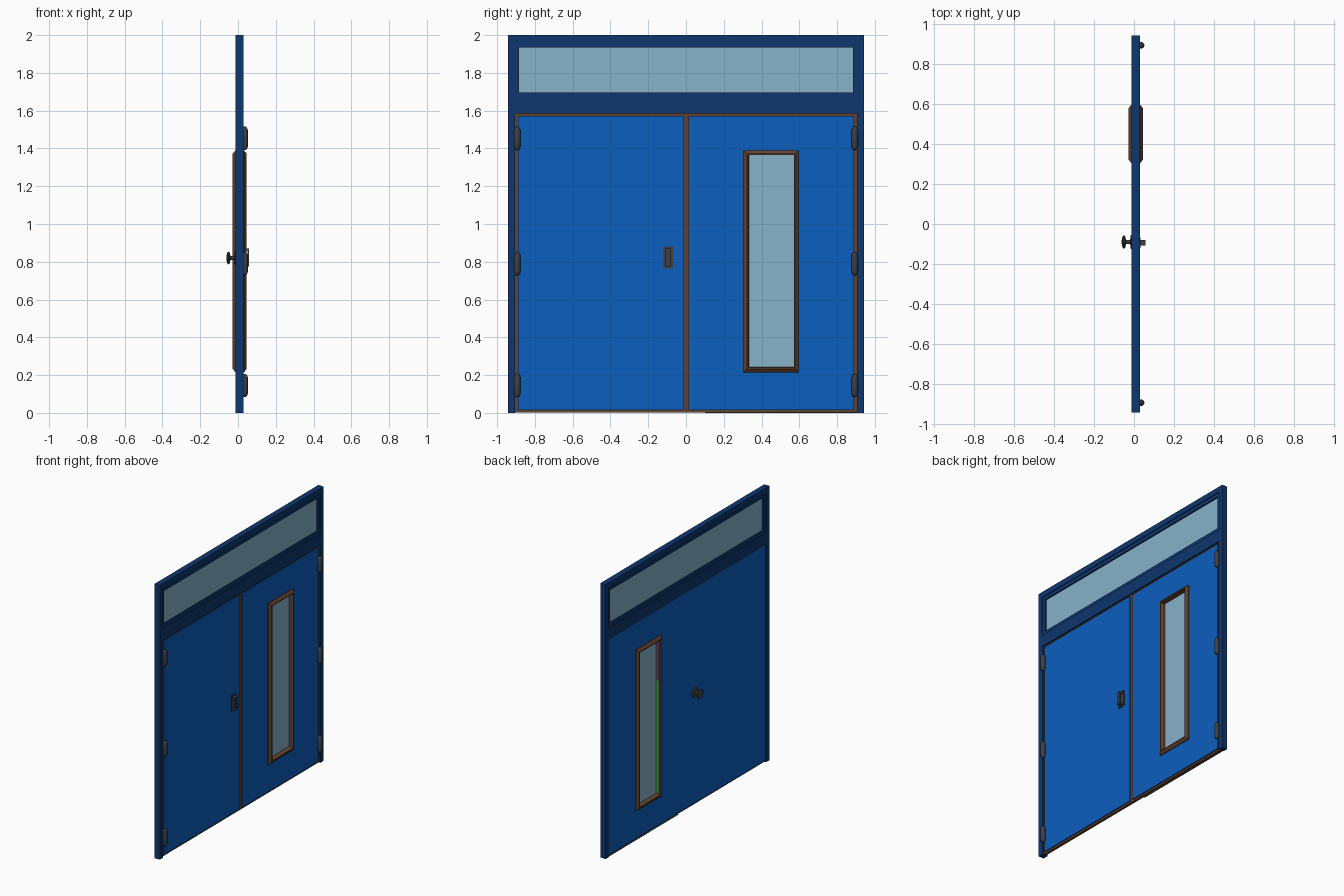
import bpy, bmesh, math
from mathutils import Matrix, Vector

if "Cube" in bpy.data.objects:
    bpy.data.objects.remove(bpy.data.objects["Cube"])


def material(name, r, g, b):
    m = bpy.data.materials.new(name)
    m.diffuse_color = (r, g, b, 1)
    m.use_nodes = True
    m.node_tree.nodes["Principled BSDF"].inputs["Base Color"].default_value = m.diffuse_color
    return m


FRAME = material("navy_blue", 0.0044, 0.038, 0.156)
DOOR = material("bright_blue", 0.0037, 0.114, 0.515)
GLASS = material("pale_blue_glass", 0.242, 0.445, 0.591)
BROWN = material("brown", 0.127, 0.055, 0.028)
METAL = material("dark_metal", 0.045, 0.051, 0.058)
GREEN = material("green", 0.06, 0.32, 0.08)
PURPLE = material("purple", 0.12, 0.06, 0.15)


def finish(name, bm, mat):
    bmesh.ops.recalc_face_normals(bm, faces=bm.faces)
    me = bpy.data.meshes.new(name)
    bm.to_mesh(me)
    bm.free()
    me.materials.append(mat)
    ob = bpy.data.objects.new(name, me)
    bpy.context.collection.objects.link(ob)
    return ob


def box(name, mat, x, y, z):
    bm = bmesh.new()
    size = Vector((x[1] - x[0], y[1] - y[0], z[1] - z[0]))
    mid = Vector((sum(x), sum(y), sum(z))) / 2
    bmesh.ops.create_cube(bm, size=1, matrix=Matrix.Translation(mid) @ Matrix.Diagonal((*size, 1)))
    return finish(name, bm, mat)


def loop_ring(name, mat, loops):
    """Join rectangles (y0, y1, z0, z1) at depths x into a closed mitred ring."""
    bm = bmesh.new()
    rows = [[bm.verts.new((x, y, z)) for y, z in ((a, c), (b, c), (b, d), (a, d))]
            for (a, b, c, d), x in loops]
    for i, row in enumerate(rows):
        nxt = rows[(i + 1) % len(rows)]
        for k in range(4):
            j = (k + 1) % 4
            bm.faces.new((row[k], row[j], nxt[j], nxt[k]))
    return finish(name, bm, mat)


def ring(name, mat, outer, inner, x0, x1):
    return loop_ring(name, mat, [(outer, x0), (outer, x1), (inner, x1), (inner, x0)])


def lathe(name, mat, profile, origin, axis, n=20):
    """Turn (radius, height) points around an axis."""
    bm = bmesh.new()
    rot = Vector((0, 0, 1)).rotation_difference(Vector(axis)).to_matrix()
    rows = [[bm.verts.new(Vector(origin) + rot @ Vector((r * math.cos(2 * math.pi * k / n),
             r * math.sin(2 * math.pi * k / n), h))) for k in range(n)] for r, h in profile]
    for a, b in zip(rows, rows[1:]):
        for k in range(n):
            j = (k + 1) % n
            bm.faces.new((a[k], a[j], b[j], b[k]))
    bm.faces.new(rows[0])
    bm.faces.new(rows[-1])
    ob = finish(name, bm, mat)
    for p in ob.data.polygons:
        p.use_smooth = len(p.vertices) == 4
    bpy.context.view_layer.objects.active = ob
    ob.select_set(True)
    bpy.ops.object.shade_smooth_by_angle(angle=math.radians(35))
    ob.select_set(False)
    return ob


def inset(rect, d):
    a, b, c, e = rect
    return (a + d, b - d, c + d, e - d)


XB, XF = -0.012, 0.030          # back and front of the frame

# Outer frame: jambs and transom surround
for s, side in ((-1, "left"), (1, "right")):
    box("jamb_" + side, FRAME, (XB, XF), sorted((s * 0.905, s * 0.943)), (0, 1.585))
ring("transom_frame", FRAME, (-0.943, 0.943, 1.585, 2), (-0.91, 0.91, 1.67, 1.96), XB, XF)
ring("transom_moulding", FRAME, (-0.91, 0.91, 1.67, 1.96), (-0.885, 0.885, 1.695, 1.935), -0.006, 0.024)
box("transom_glass", GLASS, (0.005, 0.013), (-0.886, 0.886), (1.694, 1.936))

# Brown door core, showing in the gaps round the leaves
WIN = (0.33, 0.575, 0.24, 1.37)
ring("door_core", BROWN, (-0.905, 0.905, 0.001, 1.585), WIN, 0.0, 0.018)

# Door leaves at the front and flush panel at the back
leaf = box("left_leaf", DOOR, (0.018, 0.026), (-0.89, -0.014), (0.014, 1.572))
ring("right_leaf", DOOR, (0.014, 0.89, 0.014, 1.572), WIN, 0.018, 0.026)
ring("back_panel", DOOR, (-0.905, 0.905, 0.012, 1.585), WIN, -0.008, 0.0)

# Window glass and bevelled trims on both faces
box("window_glass", GLASS, (0.005, 0.013), (0.329, 0.576), (0.239, 1.371))
OUT = (0.305, 0.595, 0.215, 1.39)
for tag, base, top in (("front", 0.024, 0.046), ("back", -0.006, -0.028)):
    step = base + (top - base) * 0.35
    loop_ring("window_trim_" + tag, BROWN, [
        (OUT, base), (OUT, step), (inset(OUT, 0.018), top),
        (inset(OUT, 0.024), top), (inset(WIN, 0.004), step), (inset(WIN, 0.004), 0.009)])

# Coloured edge strips in the rear window reveal and under the right door
for name, mat, z in (("reveal_strip_low", GREEN, (0.245, 1.07)), ("reveal_strip_high", PURPLE, (1.07, 1.365))):
    box(name, mat, (-0.018, 0.005), (0.333, 0.336), z)
for name, mat, y in (("sill_strip_inner", GREEN, (0.1, 0.45)), ("sill_strip_outer", PURPLE, (0.45, 0.905))):
    box(name, mat, (-0.008, 0.0), y, (0, 0.003))

# Hinges: three per side
HINGE = [(0.006, -0.062), (0.013, -0.055), (0.017, -0.043), (0.017, 0.043), (0.013, 0.055), (0.006, 0.062)]
for s, side in ((-1, "left"), (1, "right")):
    for i, z in enumerate((0.145, 0.79, 1.453)):
        lathe(f"hinge_{side}_{i + 1}", METAL, HINGE, (0.035, s * 0.893, z), (0, 0, 1), 14)

# Front pull handle: plate with a bow
box("handle_plate", METAL, (0.024, 0.033), (-0.12, -0.068), (0.764, 0.88))
for tag, z in (("lower", (0.775, 0.785)), ("upper", (0.859, 0.869))):
    box("handle_post_" + tag, METAL, (0.032, 0.05), (-0.108, -0.08), z)
box("handle_grip", METAL, (0.05, 0.058), (-0.108, -0.08), (0.775, 0.869))

# Back knob: rosette, stem and domed head
lathe("back_knob", METAL, [(0.036, 0), (0.036, 0.008), (0.03, 0.011), (0.011, 0.012), (0.011, 0.033),
                           (0.028, 0.037), (0.034, 0.042), (0.031, 0.048), (0.018, 0.053), (0.004, 0.055)],
      (-0.007, -0.09, 0.82), (-1, 0, 0), 24)
